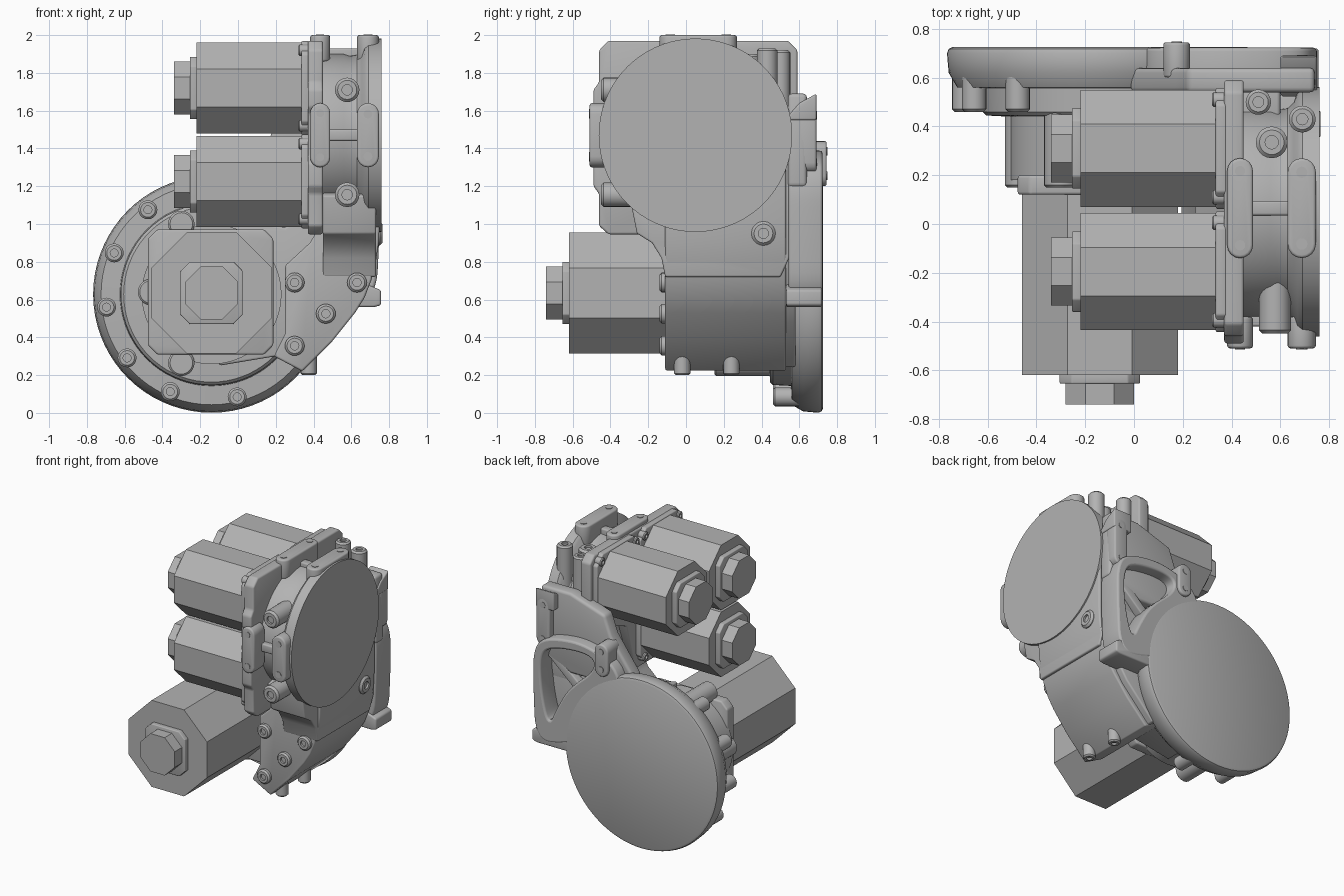
import bpy, bmesh, math
from mathutils import Vector

if "Cube" in bpy.data.objects:
    bpy.data.objects.remove(bpy.data.objects["Cube"])

grey = bpy.data.materials.new("machined grey")
grey.use_nodes = True
grey.diffuse_color = (0.45, 0.45, 0.45, 1)
grey.node_tree.nodes["Principled BSDF"].inputs["Base Color"].default_value = grey.diffuse_color
parts = []


def place(u, v, w, axis):
    # profile plane (u, v) and depth w: x -> (y, z), y -> (x, z), z -> (x, y)
    return Vector({"x": (w, u, v), "y": (u, w, v), "z": (u, v, w)}[axis])


def add(name, mesh):
    ob = bpy.data.objects.new(name, mesh)
    bpy.context.scene.collection.objects.link(ob)
    mesh.materials.clear()
    mesh.materials.append(grey)
    parts.append(ob)
    return ob


def finish(name, bm):
    bmesh.ops.recalc_face_normals(bm, faces=bm.faces)
    mesh = bpy.data.meshes.new(name)
    bm.to_mesh(mesh)
    bm.free()
    return add(name, mesh)


def prism(name, pts, axis, a, b, bevel=0.0):
    bm = bmesh.new()
    face = bm.faces.new([bm.verts.new(place(u, v, a, axis)) for u, v in pts])
    ext = bmesh.ops.extrude_face_region(bm, geom=[face])
    shift = place(0, 0, b - a, axis)
    bmesh.ops.translate(bm, verts=[g for g in ext["geom"] if isinstance(g, bmesh.types.BMVert)], vec=shift)
    bmesh.ops.recalc_face_normals(bm, faces=bm.faces)
    if bevel:
        edges = [e for e in bm.edges if e.calc_face_angle(0) > 0.6]
        bmesh.ops.bevel(bm, geom=edges, offset=bevel, segments=3, profile=0.5, affect="EDGES", clamp_overlap=True)
    return finish(name, bm)


def lathe(name, profile, axis, centre=(0, 0), steps=32):
    bm = bmesh.new()
    vs = [bm.verts.new((r, 0, w)) for r, w in profile]
    es = [bm.edges.new(p) for p in zip(vs, vs[1:])]
    bmesh.ops.spin(bm, geom=vs + es, cent=(0, 0, 0), axis=(0, 0, 1), angle=math.tau, steps=steps)
    bmesh.ops.remove_doubles(bm, verts=bm.verts, dist=0.0002)
    for v in bm.verts:
        v.co = place(centre[0] + v.co.x, centre[1] + v.co.y, v.co.z, axis)
    return finish(name, bm)


def boss(name, centre, r, axis, base, tip):
    # round boss with a rounded rim and a recessed socket
    s = 1 if tip > base else -1
    c, h = r * 0.22, r * 0.42
    lathe(name, [(0, base), (r, base), (r, tip - s * c), (r - c, tip), (h, tip),
                 (h, tip - s * 0.015), (0, tip - s * 0.015)], axis, centre, 20)


def cut_square(cu, cv, half, chamfer):
    k = half - chamfer
    return [(cu + a, cv + b) for a, b in ((half, -k), (half, k), (k, half), (-k, half),
                                          (-half, k), (-half, -k), (-k, -half), (k, -half))]


def octagon(cu, cv, half):
    return cut_square(cu, cv, half, half * 0.586)


def capsule(name, cu, cv, r, length, axis, base, tip, along):
    # long pad with two bolt seats
    pts, n, d = [], 8, length / 2 - r
    for k in range(2 * n + 2):
        t = math.pi * (k if k <= n else k - 1) / n
        u, v = r * math.cos(t), r * math.sin(t) + (d if k <= n else -d)
        pts.append((cu + u, cv + v) if along == "v" else (cu + v, cv - u))
    prism(name, pts, axis, base, tip, 0.012)
    s = 0.004 if tip > base else -0.004
    for e in (-d, d):
        c = (cu, cv + e) if along == "v" else (cu + e, cv)
        lathe(name + "_bolt", [(0, tip - s), (r * .4, tip - s), (r * .4, tip + s), (0, tip + s)], axis, c, 16)


def motor(name, cu, cv, half, axis, body_in, body_out, plate, cap, cap_half):
    prism(name + "_body", octagon(cu, cv, half), axis, body_in, body_out)
    prism(name + "_end_plate", cut_square(cu, cv, cap_half + 0.025, 0.05), axis, body_out + 0.01, plate, 0.006)
    prism(name + "_end_cap", octagon(cu, cv, cap_half), axis, plate + 0.01, cap)


def rounded(pts, times=3):
    for _ in range(times):
        nxt = []
        for p, q in zip(pts, pts[1:] + pts[:1]):
            p, q = Vector(p), Vector(q)
            nxt += [p.lerp(q, 0.25), p.lerp(q, 0.75)]
        pts = nxt
    return pts


# Three small motors with their flanges
for label, y, z in (("upper_front", -0.195, 1.72), ("upper_rear", 0.31, 1.72), ("lower_front", -0.195, 1.225)):
    motor(label + "_motor", y, z, 0.24, "x", 0.345, -0.22, -0.255, -0.34, 0.14)
    prism(label + "_flange", cut_square(y, z, 0.248, 0.07), "x", 0.335, 0.38, 0.008)
    for sy in (-1, 1):
        for sz in (-1, 1):
            boss(label + "_flange_bolt", (y + sy * 0.2, z + sz * 0.2), 0.03, "x", 0.37, 0.32)

# Large motor with its adapter
motor("large_motor", -0.14, 0.635, 0.32, "y", 0.13, -0.62, -0.655, -0.74, 0.14)
prism("large_motor_adapter", cut_square(-0.145, 0.64, 0.332, 0.05), "y", 0.12, 0.2, 0.012)
for c in ((-0.3, 1.0), (-0.3, 0.265), (-0.46, 0.64)):
    lathe("adapter_ear", [(0, 0.15), (0.06, 0.15), (0.07, 0.16), (0.07, 0.46), (0, 0.46)], "y", c, 20)

# Large round base flange, stepped towards the front
base = (-0.14, 0.628)
lathe("base_flange", [(0, 0.725), (0.605, 0.725), (0.62, 0.718), (0.627, 0.7), (0.62, 0.62), (0.585, 0.56),
                      (0.485, 0.555), (0.48, 0.46), (0.465, 0.445), (0.37, 0.44), (0.37, 0.18), (0, 0.18)],
      "y", base, 72)
for deg in (127, 157, 187, 217, 247, 284):
    t = math.radians(deg)
    boss("base_flange_boss", (base[0] + 0.56 * math.cos(t), base[1] + 0.56 * math.sin(t)), 0.05, "y", 0.62, 0.46)

# Main housing
prism("main_housing", [(0.25, 0.42), (0.19, 0.3), (0.34, 0.22), (0.5, 0.38), (0.62, 0.53), (0.67, 0.61),
                       (0.705, 0.70), (0.73, 0.80), (0.745, 0.9), (0.75, 1.0), (0.75, 1.45), (0.46, 1.45),
                       (0.41, 0.95), (0.38, 0.9), (0.25, 0.78)], "y", -0.11, 0.53, 0.012)
prism("housing_neck", [(-0.11, 0.72), (-0.13, 0.82), (-0.18, 0.9), (-0.26, 0.95), (-0.3, 1.15), (0.56, 1.4),
                       (0.59, 1.1), (0.56, 0.85), (0.5, 0.72)], "x", 0.45, 0.73, 0.01)
prism("housing_web", [(-0.1, 0.25), (0.2, 0.3), (0.32, 0.24), (0.55, 0.48), (0.68, 0.68), (0.7, 1.1),
                      (0.42, 1.1), (0.25, 0.98), (-0.1, 1.05)], "y", 0.24, 0.58, 0.012)
for c in ((0.3, 0.69), (0.63, 0.69), (0.465, 0.525), (0.3, 0.355)):
    boss("housing_front_bolt", c, 0.052, "y", -0.1, -0.14)
for y in (-0.02, 0.24):
    boss("housing_bottom_boss", (0.375, y), 0.043, "z", 0.36, 0.2)
boss("housing_side_boss", (0.41, 0.95), 0.064, "x", 0.66, 0.765)

# Round head with output face
lathe("output_head", [(0, 0.76), (0.512, 0.76), (0.512, 0.69), (0.495, 0.67), (0.45, 0.655), (0.425, 0.63),
                      (0.42, 0.59), (0.43, 0.56), (0.43, 0.44), (0, 0.44)], "x", (0.05, 1.47), 72)

# Motor mounting plate
prism("motor_mount_plate", [(-0.46, 0.99), (-0.41, 0.945), (0.03, 0.945), (0.08, 1.0), (0.16, 1.3), (0.55, 1.45),
                            (0.59, 1.5), (0.59, 1.92), (0.54, 1.97), (-0.41, 1.97), (-0.46, 1.92),
                            (-0.46, 1.75), (-0.49, 1.71), (-0.49, 1.62), (-0.46, 1.58), (-0.46, 1.36),
                            (-0.49, 1.32), (-0.49, 1.2), (-0.46, 1.16)], "x", 0.37, 0.45, 0.012)

# Long pads and round bosses on the front and top of the head
for x, r in ((0.435, 0.053), (0.688, 0.058)):
    capsule("front_pad", x, 1.47, r, 0.34, "y", -0.38, -0.51, "v")
    capsule("top_pad", x, 0.065, r, 0.41, "z", 1.86, 2.0, "v")
prism("front_pad_bridge", [(0.47, 1.44), (0.65, 1.44), (0.65, 1.5), (0.47, 1.5)], "y", -0.36, -0.42, 0.01)
prism("top_pad_bridge", [(0.47, 0.035), (0.65, 0.035), (0.65, 0.095), (0.47, 0.095)], "z", 1.85, 1.93, 0.01)
for z in (1.71, 1.155):
    boss("head_front_boss", (0.578, z), 0.065, "y", -0.2, -0.45)
for x, y, r, top in ((0.565, 0.335, 0.065, 1.9), (0.69, 0.43, 0.055, 1.93), (0.51, 0.5, 0.052, 1.92)):
    boss("head_top_boss", (x, y), r, "z", 1.55, top)

# Rear bracket joining the head to the base
prism("rear_bracket", [(-0.02, 1.2), (0.17, 1.46), (0.22, 1.6), (0.5, 1.69), (0.74, 1.69), (0.75, 1.2),
                       (0.5, 1.1), (0.2, 1.1)], "y", 0.54, 0.64, 0.02)
prism("rear_bracket_tie", [(0.44, 0.4), (0.6, 0.4), (0.6, 0.62), (0.44, 0.56)], "z", 1.25, 1.6, 0.015)
prism("bracket_top_gusset", [(0.52, 1.55), (0.69, 1.55), (0.69, 1.69), (0.6, 1.64)], "x", 0.6, 0.75, 0.01)
capsule("bracket_pad", 0.69, 1.45, 0.055, 0.36, "y", 0.6, 0.69, "v")
capsule("rear_pad", 0.175, 1.32, 0.055, 0.24, "y", 0.6, 0.745, "v")

# Open loop beside the base flange, a filled outline with a hole
curve = bpy.data.curves.new("rear_loop_outline", "CURVE")
curve.dimensions, curve.fill_mode = "2D", "BOTH"
curve.extrude, curve.bevel_depth, curve.bevel_resolution, curve.offset = 0.075, 0.015, 2, -0.015
outline = [(0.1, 0.8), (0.5, 0.6), (0.73, 0.58), (0.75, 0.95), (0.75, 1.27), (0.62, 1.37), (0.3, 1.4), (0.0, 1.25)]
hole = [(0.62, 0.71), (0.68, 0.95), (0.69, 1.2), (0.61, 1.3), (0.27, 1.33), (0.24, 1.22), (0.46, 1.03), (0.56, 0.85)]
for pts in (outline, hole):
    pts = rounded(pts)
    sp = curve.splines.new("POLY")
    sp.points.add(len(pts) - 1)
    sp.use_cyclic_u = True
    for p, q in zip(sp.points, pts):
        p.co = (q[0], q[1], 0, 1)
helper = bpy.data.objects.new("rear_loop_outline", curve)
bpy.context.scene.collection.objects.link(helper)
bpy.context.view_layer.update()
loop_mesh = bpy.data.meshes.new_from_object(helper.evaluated_get(bpy.context.evaluated_depsgraph_get()))
bpy.data.objects.remove(helper)
loop = add("rear_loop", loop_mesh)
loop.rotation_euler.x = math.pi / 2
loop.location.y = 0.633
prism("loop_rib", [(0.3, 0.93), (0.34, 0.88), (0.7, 1.2), (0.66, 1.25)], "y", 0.5, 0.64, 0.01)
prism("side_stop_block", [(0.35, 0.56), (0.72, 0.56), (0.757, 0.57), (0.757, 0.65), (0.72, 0.665), (0.68, 0.68),
                          (0.35, 0.72)], "y", 0.53, 0.72, 0.012)

# Smooth shading with sharp edges kept
bpy.ops.object.select_all(action="DESELECT")
for ob in parts:
    ob.select_set(True)
bpy.context.view_layer.objects.active = parts[0]
bpy.ops.object.shade_smooth_by_angle(angle=math.radians(35))
